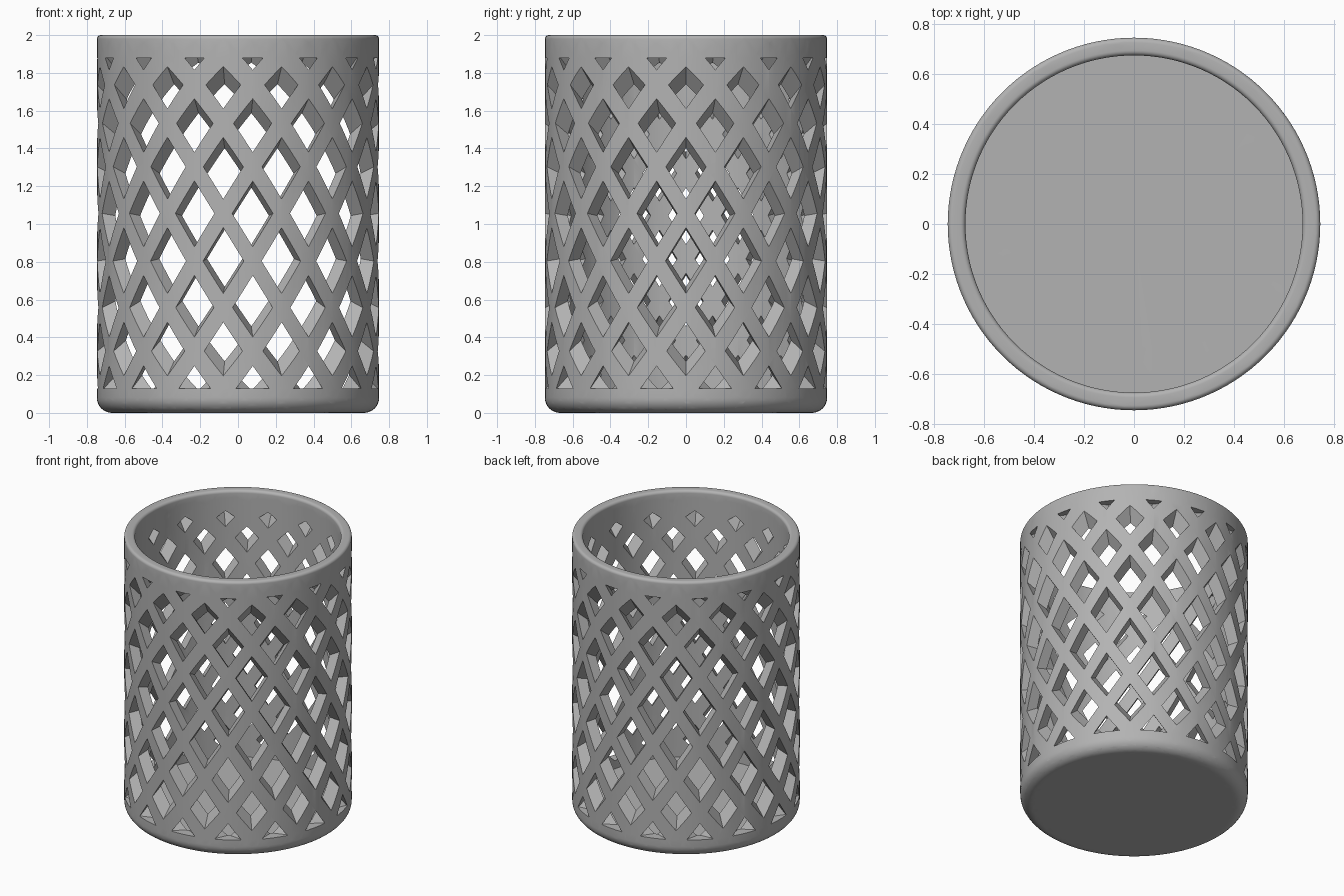
import bpy, bmesh, math
from mathutils import Matrix

if "Cube" in bpy.data.objects:
    bpy.data.objects.remove(bpy.data.objects["Cube"], do_unlink=True)

R_OUT, R_IN, HEIGHT = 0.747, 0.676, 2.0
FLOOR = 0.07                      # inner floor height
BAND_LOW, BAND_HIGH = 0.13, 1.878  # open lattice zone
STRIPS, STRIP_THICK = 15, 0.08
PIVOT_Z = 0.93                    # height where all strip planes cross the axis
TILT = math.atan(1.21 / R_OUT)
SEGMENTS = 120

grey = bpy.data.materials.new("plain grey")
grey.use_nodes = True
colour = (0.45, 0.45, 0.45, 1)
grey.diffuse_color = colour
grey.node_tree.nodes["Principled BSDF"].inputs["Base Color"].default_value = colour


def make_object(name, bm):
    bmesh.ops.recalc_face_normals(bm, faces=bm.faces)
    mesh = bpy.data.meshes.new(name)
    bm.to_mesh(mesh)
    bm.free()
    mesh.materials.append(grey)
    obj = bpy.data.objects.new(name, mesh)
    bpy.context.collection.objects.link(obj)
    return obj


def arc(cx, cz, radius, start, end, steps):
    angles = [math.radians(start + (end - start) * i / steps) for i in range(steps + 1)]
    return [(cx + radius * math.cos(a), cz + radius * math.sin(a)) for a in angles]


# Solid cup: rounded foot, straight wall, rounded rim, flat floor
foot, lip = 0.08, 0.02
profile = [(0, 0)]
profile += arc(R_OUT - foot, foot, foot, -90, 0, 8)
profile += arc(R_OUT - lip, HEIGHT - lip, lip, 0, 90, 5)
profile += arc(R_IN + lip, HEIGHT - lip, lip, 90, 180, 5)
profile += [(R_IN, FLOOR), (0, FLOOR)]

bm = bmesh.new()
verts = [bm.verts.new((r, 0, z)) for r, z in profile]
edges = [bm.edges.new(pair) for pair in zip(verts, verts[1:])]
bmesh.ops.spin(bm, geom=verts + edges, cent=(0, 0, 0), axis=(0, 0, 1),
               angle=math.tau, steps=SEGMENTS, use_merge=True)
bmesh.ops.remove_doubles(bm, verts=bm.verts, dist=0.0001)
holder = make_object("lattice_holder", bm)

# Keep-shape: tilted plates spun around the axis, plus solid foot and rim slabs
bm = bmesh.new()


def add_slab(thickness, matrix):
    size = Matrix.Diagonal((5, 5, thickness, 1))
    bmesh.ops.create_cube(bm, size=1, matrix=matrix @ size)


for i in range(STRIPS):
    turn = Matrix.Rotation(math.tau * i / STRIPS, 4, "Z")
    tilt = Matrix.Rotation(TILT, 4, "Y")
    add_slab(STRIP_THICK, Matrix.Translation((0, 0, PIVOT_Z)) @ turn @ tilt)
for z_low, z_high in ((-0.5, BAND_LOW), (BAND_HIGH, HEIGHT + 0.5)):
    add_slab(z_high - z_low, Matrix.Translation((0, 0, (z_low + z_high) / 2)))
keep = make_object("lattice_keep_shape", bm)
keep.hide_render = True

# Carve the diamond openings
cut = holder.modifiers.new("lattice", "BOOLEAN")
cut.operation = "INTERSECT"
cut.solver = "EXACT"
cut.use_self = True
cut.object = keep
bpy.ops.object.select_all(action="DESELECT")
bpy.context.view_layer.objects.active = holder
holder.select_set(True)
bpy.ops.object.modifier_apply(modifier=cut.name)
bpy.data.objects.remove(keep, do_unlink=True)
bpy.ops.object.shade_smooth_by_angle(angle=math.radians(30))
